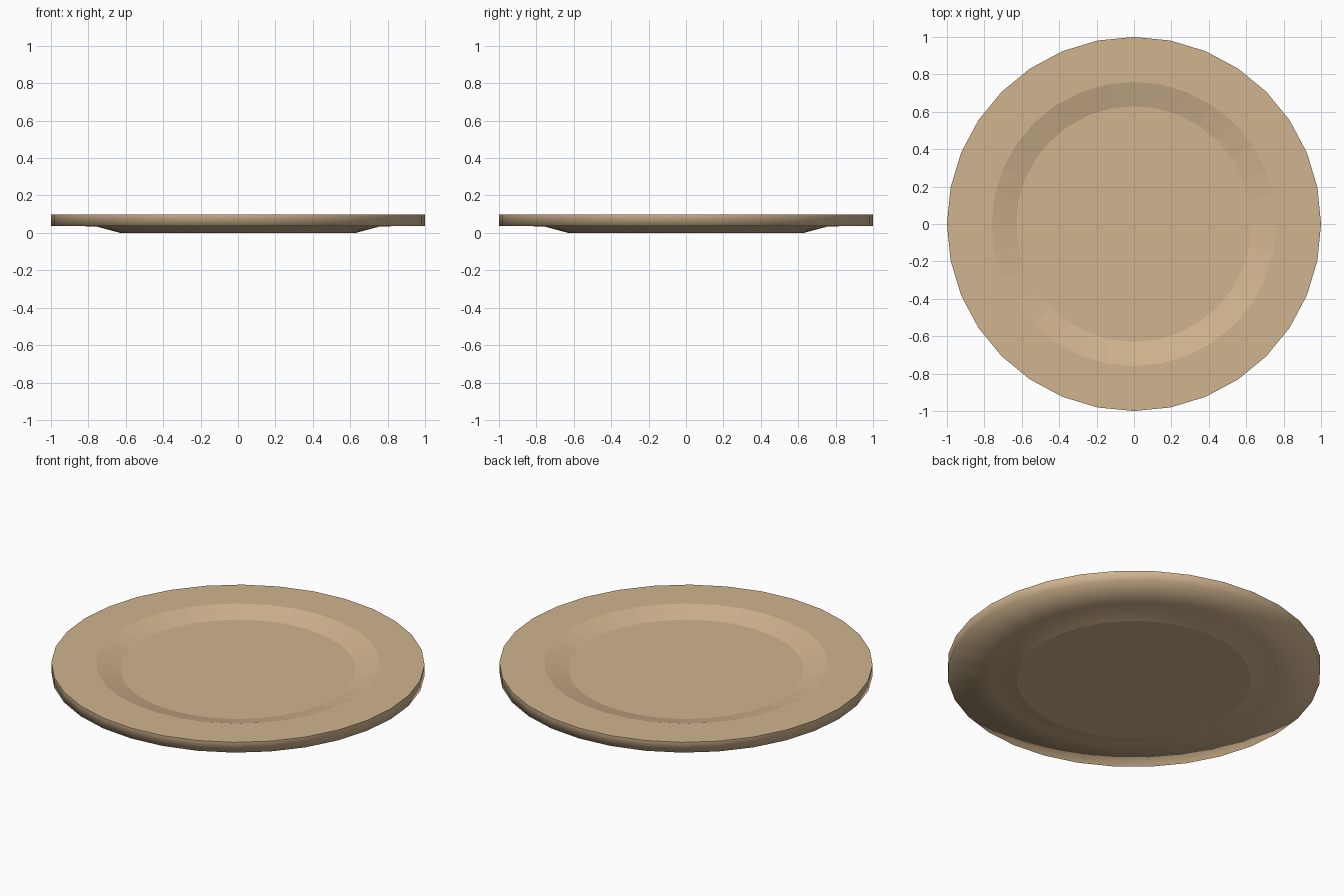
import bpy, bmesh, math

if "Cube" in bpy.data.objects:
    bpy.data.objects.remove(bpy.data.objects["Cube"])

SIDES = 32

clay = bpy.data.materials.new("warm_tan")
clay.diffuse_color = (0.64, 0.46, 0.275, 1.0)
clay.use_nodes = True
clay.node_tree.nodes["Principled BSDF"].inputs["Base Color"].default_value = clay.diffuse_color

# Cross-section (radius, height) from the foot, round the rim, into the well
profile = [(0.63, 0.0), (0.76, 0.035), (1.0, 0.037),
           (1.0, 0.098), (0.76, 0.098), (0.63, 0.063)]
SHARP_RINGS = {0, 3, 4, 5}   # crisp creases; the lower rim edge stays soft
FLAT_BANDS = {4}             # faceted slope of the well

bm = bmesh.new()
rings = []
for r, z in profile:
    rings.append([bm.verts.new((r * math.cos(2 * math.pi * i / SIDES),
                                r * math.sin(2 * math.pi * i / SIDES), z))
                  for i in range(SIDES)])

# Bands between neighbouring rings
for k in range(len(rings) - 1):
    for i in range(SIDES):
        j = (i + 1) % SIDES
        f = bm.faces.new((rings[k][i], rings[k][j], rings[k + 1][j], rings[k + 1][i]))
        f.smooth = k not in FLAT_BANDS

# Underside disc and well floor
bm.faces.new(rings[0][::-1])
bm.faces.new(rings[-1])

for k in SHARP_RINGS:
    for i in range(SIDES):
        bm.edges.get((rings[k][i], rings[k][(i + 1) % SIDES])).smooth = False

mesh = bpy.data.meshes.new("plate")
bm.to_mesh(mesh)
bm.free()
mesh.materials.append(clay)
plate = bpy.data.objects.new("plate", mesh)
bpy.context.collection.objects.link(plate)
